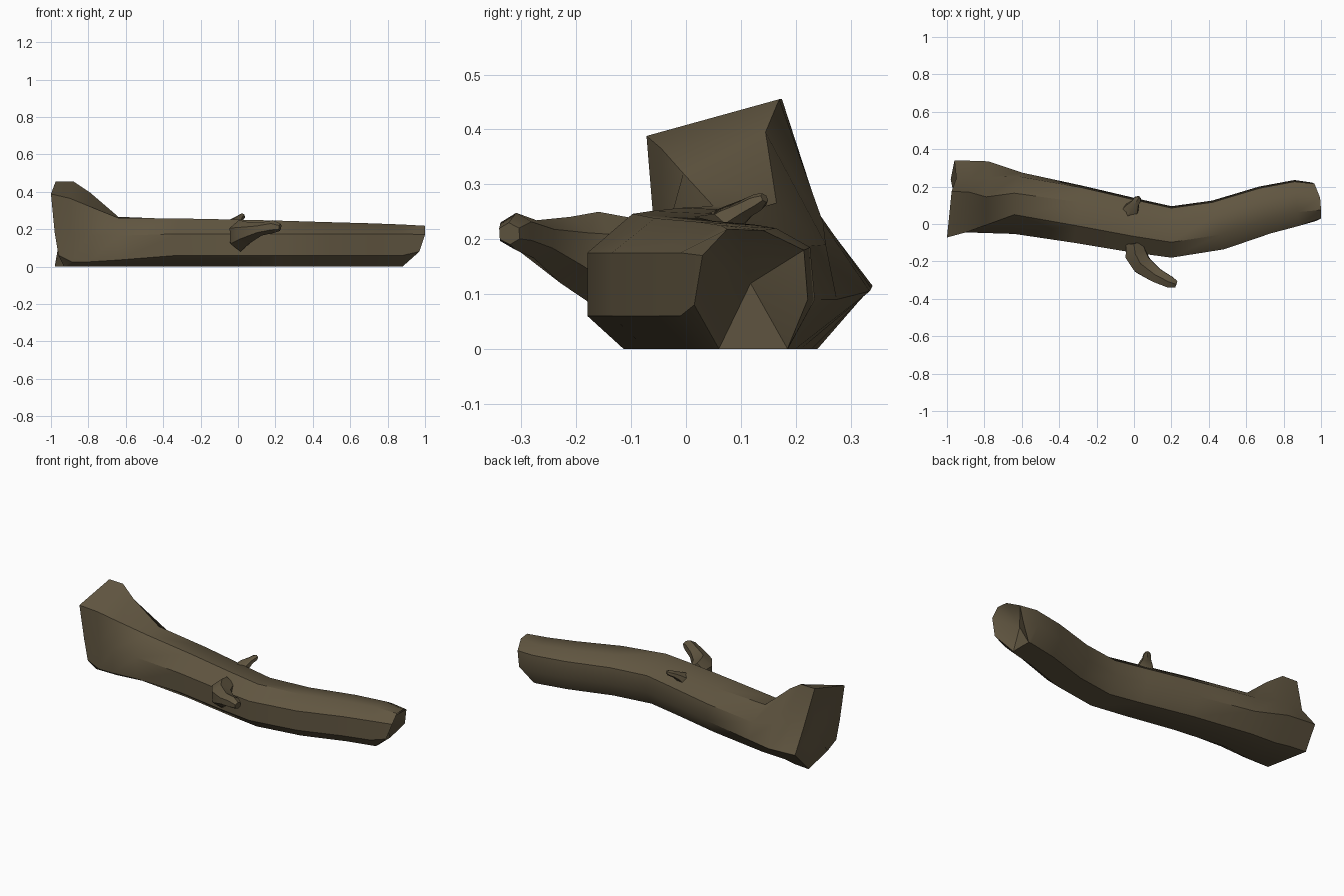
import bpy, bmesh, math
from mathutils import Vector

if "Cube" in bpy.data.objects:
    bpy.data.objects.remove(bpy.data.objects["Cube"])

bark = bpy.data.materials.new("bark brown")
bark.diffuse_color = (0.118, 0.092, 0.052, 1)
bark.use_nodes = True
bark.node_tree.nodes["Principled BSDF"].inputs["Base Color"].default_value = bark.diffuse_color


def loft(name, rings, start_push=0.0, end_push=0.0):
    """Skin rings of points; each end is closed by a fan, pushed along x for a hollow."""
    bm = bmesh.new()
    vr = [[bm.verts.new(p) for p in r] for r in rings]

    def bridge(a, b):
        n = len(a)
        for i in range(n):
            bm.faces.new((a[i], a[(i + 1) % n], b[(i + 1) % n], b[i]))

    for a, b in zip(vr, vr[1:]):
        bridge(a, b)
    for ring, push in ((vr[0], start_push), (vr[-1], end_push)):
        c = sum((v.co for v in ring), Vector()) / len(ring)
        mid = bm.verts.new(c + Vector((push, 0, 0)))
        for i in range(len(ring)):
            bm.faces.new((ring[i], ring[(i + 1) % len(ring)], mid))
    bmesh.ops.recalc_face_normals(bm, faces=bm.faces[:])
    me = bpy.data.meshes.new(name)
    bm.to_mesh(me)
    bm.free()
    me.materials.append(bark)
    ob = bpy.data.objects.new(name, me)
    bpy.context.collection.objects.link(ob)
    bpy.ops.object.select_all(action='DESELECT')
    ob.select_set(True)
    bpy.context.view_layer.objects.active = ob
    bpy.ops.object.shade_smooth_by_angle(angle=math.radians(40))
    return ob


# Ring order: front low, front high, top front, top back,
# back high, back low, bottom back, bottom front
def section(x, y0, y1, top, skew):
    w, c = (y1 - y0) / 2, (y0 + y1) / 2
    prof = [(-1, .06), (-1, .175), (-.4, top), (.42, top - .005),
            (.93, .185), (1, .09), (.6, 0), (-.52, 0)]
    return [(x + skew * u * w, c + u * w, z) for u, z in prof]


# Flared root end of the trunk
rings = [
    [(-.96, -.05, .06), (-.98, -.055, .18), (-1, -.072, .388), (-.975, .175, .455),
     (-.95, .245, .24), (-.96, .34, .115), (-.98, .24, 0), (-.93, -.01, 0)],
    [(-.89, -.045, .025), (-.89, -.045, .17), (-.9, -.045, .365), (-.88, .17, .455),
     (-.87, .24, .25), (-.87, .338, .11), (-.88, .23, 0), (-.89, -.01, 0)],
    [(-.8, -.046, .025), (-.8, -.048, .165), (-.79, -.005, .32), (-.79, .145, .395),
     (-.77, .25, .23), (-.78, .335, .105), (-.8, .21, 0), (-.8, -.01, 0)],
    [(-.64, -.05, .035), (-.64, -.053, .165), (-.64, .05, .26), (-.64, .165, .266),
     (-.62, .255, .19), (-.6, .275, .09), (-.64, .2, 0), (-.64, .01, 0)],
]
# Bending trunk body
for s in [(-.3, -.10, .205, .257, .15), (0, -.15, .135, .251, .15),
          (.2, -.18, .095, .246, 0), (.45, -.135, .125, .238, -.25),
          (.7, -.05, .20, .231, -.25), (.87, -.01, .235, .225, -.1)]:
    rings.append(section(*s))
# Broken far end, slanting back toward the ground
rings.append([(.97, .015, .08), (1, .03, .17), (1, .075, .218), (.995, .14, .216),
              (.965, .215, .18), (.95, .222, .09), (.88, .185, 0), (.88, .06, 0)])
loft("log_trunk", rings, start_push=.05, end_push=-.07)


def stub(name, stages, sides=6):
    """Broken branch: rings set square to the path; stage = centre, side radius, up radius."""
    out = []
    pts = [Vector(s[0]) for s in stages]
    for i, (_, rs, ru) in enumerate(stages):
        d = (pts[min(i + 1, len(pts) - 1)] - pts[max(i - 1, 0)]).normalized()
        side = d.cross(Vector((0, 0, 1))).normalized()
        up = side.cross(d)
        out.append([pts[i] + side * rs * math.cos(t) + up * ru * math.sin(t)
                    for t in (2 * math.pi * k / sides + .5 for k in range(sides))])
    return loft(name, out)


# Branch stubs
stub("front_branch", [((.0, -.10, .17), .05, .07), ((.01, -.165, .165), .065, .085),
                      ((.045, -.22, .18), .06, .062), ((.12, -.275, .2), .045, .035),
                      ((.19, -.31, .214), .036, .034), ((.225, -.322, .21), .022, .02)])
stub("top_branch", [((-.025, .06, .215), .05, .04), ((-.01, .085, .24), .042, .025),
                    ((.005, .11, .256), .026, .018), ((.02, .132, .268), .022, .016),
                    ((.028, .143, .275), .01, .009)])
